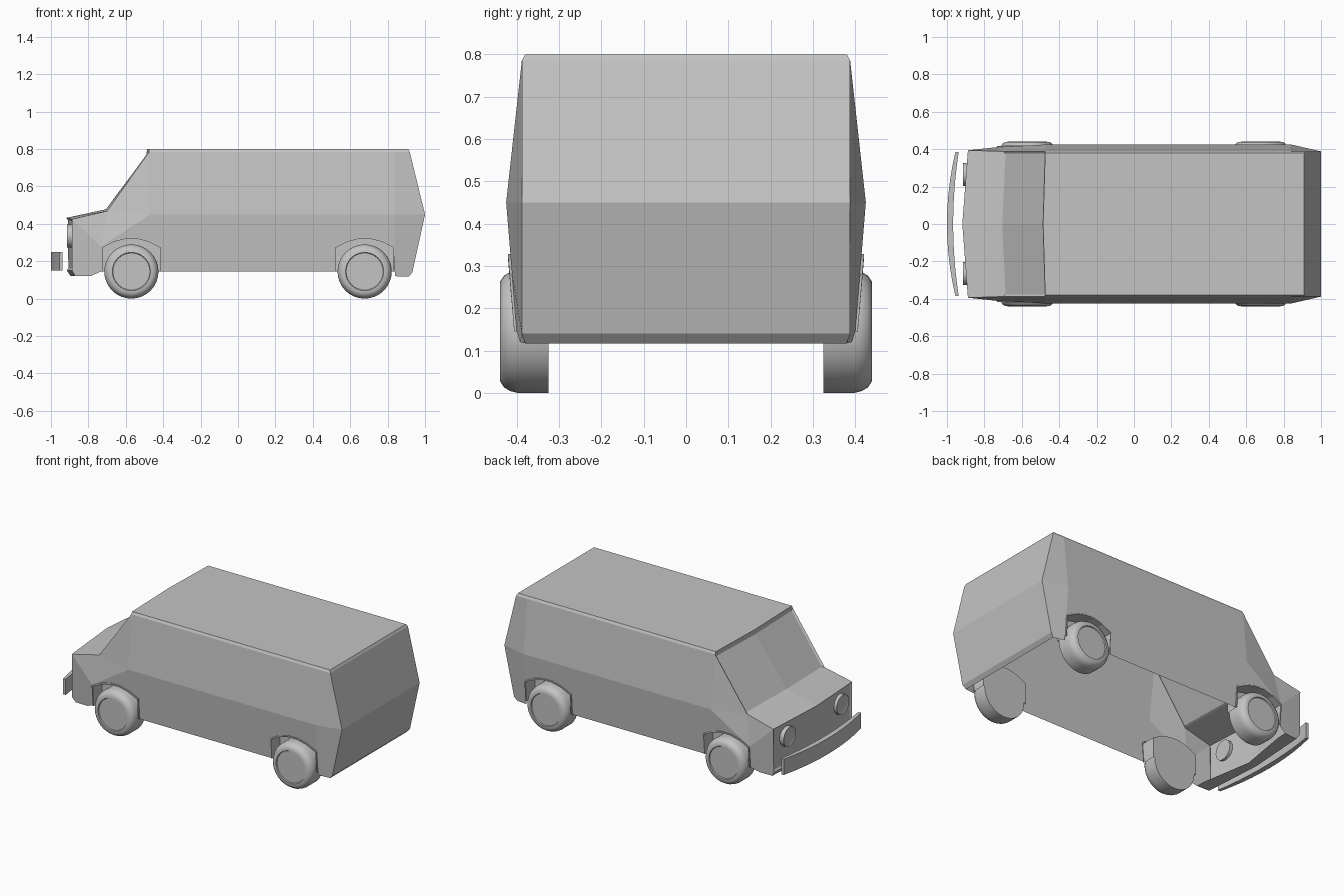
import bpy, bmesh, math
from mathutils import Matrix, Vector

if "Cube" in bpy.data.objects:
    bpy.data.objects.remove(bpy.data.objects["Cube"])

paint = bpy.data.materials.new("plain grey")
paint.diffuse_color = (0.55, 0.55, 0.55, 1)
paint.use_nodes = True
paint.node_tree.nodes["Principled BSDF"].inputs["Base Color"].default_value = paint.diffuse_color

WHEELS = (-0.57, 0.677)      # axle positions
HALF = 0.163                 # half width of a wheel arch


def finish(name, bm, smooth=None):
    mesh = bpy.data.meshes.new(name)
    bm.to_mesh(mesh)
    bm.free()
    ob = bpy.data.objects.new(name, mesh)
    bpy.context.collection.objects.link(ob)
    mesh.materials.append(paint)
    if smooth:
        bpy.context.view_layer.objects.active = ob
        ob.select_set(True)
        bpy.ops.object.shade_smooth_by_angle(angle=math.radians(smooth))
        ob.select_set(False)
    return ob


def side_y(z):               # lower flank tapers in towards the sill
    return 0.40 + 0.025 * (z - 0.145) / 0.305


def arch(cx):                # wheel arch outline, front to rear, as (x, z)
    top = [(cx + HALF * t, 0.278 + 0.052 * (1 - t * t)) for t in (-1, -.6, -.2, .2, .6, 1)]
    return [(cx - HALF, 0.145)] + top + [(cx + HALF, 0.145)]


# Body shell: half described by named points, built on both sides, open underneath
P = dict(
    T=(-.475, .388, .785), Tc=(-.488, 0, .785), U=(-.475, .38, .80), Uc=(-.486, 0, .80),
    W=(-.70, .388, .468), Wc=(-.718, 0, .475), H=(-.888, .394, .425), Hc=(-.918, 0, .432),
    F=(-.888, .39, .15), Fc=(-.915, 0, .15), G=(-.87, .38, .12), Gc=(-.895, 0, .12),
    K=(-.785, .385, .122), L=(-.785, .33, .122), Lc=(-.84, 0, .122),
    A=(-.47, .425, .45), B=(.84, .425, .45), S=(.84, .388, .785),
    R=(.918, .388, .785), Rc=(.918, 0, .785), V=(.91, .38, .80), Vc=(.91, 0, .80),
    E=(1.0, .388, .45), Ec=(1.0, 0, .45), M=(.932, .388, .14), Mc=(.932, 0, .14),
    N=(.912, .38, .117), Nc=(.912, 0, .117), Q=(.84, .392, .12))
front_arch = [(x, side_y(z), z) for x, z in arch(WHEELS[0])]
rear_arch = [(x, side_y(z), z) for x, z in arch(WHEELS[1])]
P["C"], P["D"] = front_arch[1], front_arch[0]
P["X"], P["Y"] = rear_arch[-2], rear_arch[-1]
PANELS = ["T Tc Wc W", "H Hc Fc F", "W Wc Hc H", "T U Uc Tc", "U V Vc Uc", "T S R V U", "R V Vc Rc",
          "A B S T", "T W A", "W C A", "W H C", "C H F G K D", "F Fc Gc G", "G Gc Lc L K",
          "S B E R", "B X Y Q N M E", "R E Ec Rc", "E M Mc Ec", "M N Nc Mc"]
bm = bmesh.new()
inset_groups = {0: [], 1: []}
for s in (1, -1):
    cache = {}

    def vert(p):
        p = (round(p[0], 5), round(s * p[1], 5), round(p[2], 5))
        if p not in cache:
            cache[p] = bm.verts.new(p)
        return cache[p]
    for i, names in enumerate(PANELS):
        f = bm.faces.new([vert(P[n]) for n in names.split()])
        if i in inset_groups:
            inset_groups[i].append(f)
    # lower flank, cut around both arches
    outline = [P["B"], P["A"]] + front_arch[1:] + rear_arch[:-1]
    bm.faces.new([vert(p) for p in outline])
bmesh.ops.remove_doubles(bm, verts=bm.verts, dist=0.0005)
bmesh.ops.recalc_face_normals(bm, faces=bm.faces)
if sum(f.normal.z for f in bm.faces if f.calc_center_median().z > .79) < 0:
    bmesh.ops.reverse_faces(bm, faces=bm.faces)
# recessed windscreen and nose panel
for faces in inset_groups.values():
    bmesh.ops.inset_region(bm, faces=faces, thickness=0.012, depth=-0.008, use_even_offset=True)
finish("van_body", bm)

# Wheel wells: lip, liner and inner wall
for cx, end in zip(WHEELS, ("front", "rear")):
    for s, side in ((1, "left"), (-1, "right")):
        bm = bmesh.new()
        pts = arch(cx)
        rings = []
        for k, off in ((1.0, 0.0), (1.0, 0.006), (0.955, 0.006), (0.955, None)):
            ring = []
            for x, z in pts:
                y = 0.323 if off is None else side_y(z) + off
                ring.append(bm.verts.new((cx + (x - cx) * k, s * y, 0.145 + (z - 0.145) * k)))
            rings.append(ring)
        for a, b in zip(rings, rings[1:]):
            for i in range(len(pts) - 1):
                bm.faces.new((a[i], a[i + 1], b[i + 1], b[i]))
        bm.faces.new(rings[-1])
        bmesh.ops.recalc_face_normals(bm, faces=bm.faces)
        finish(f"{end}_{side}_wheel_well", bm)

# Wheels: lathed tyre with a rounded shoulder and a flat hub
PROFILE = [(0, .325), (.145, .325), (.145, .398), (.141, .415), (.132, .43),
           (.118, .439), (.102, .44), (.099, .434), (0, .434)]
for cx, end in zip(WHEELS, ("front", "rear")):
    for s, side in ((1, "left"), (-1, "right")):
        bm = bmesh.new()
        vs = [bm.verts.new((cx + r, s * y, .145)) for r, y in PROFILE]
        es = [bm.edges.new(e) for e in zip(vs, vs[1:])]
        bmesh.ops.spin(bm, geom=vs + es, cent=(cx, 0, .145), axis=(0, 1, 0),
                       angle=math.tau, steps=32)
        bmesh.ops.remove_doubles(bm, verts=bm.verts, dist=0.0002)
        bmesh.ops.recalc_face_normals(bm, faces=bm.faces)
        finish(f"{end}_{side}_wheel", bm, 30)

# Round headlights set through the nose panel
for s, side in ((1, "left"), (-1, "right")):
    bm = bmesh.new()
    m = Matrix.Translation((-.893, s * .265, .335)) @ Matrix.Rotation(-math.pi / 2, 4, 'Y')
    bmesh.ops.create_cone(bm, cap_ends=True, segments=24, radius1=.062, radius2=.062,
                          depth=.04, matrix=m)
    lens = min(bm.faces, key=lambda f: f.calc_center_median().x)
    bmesh.ops.inset_region(bm, faces=[lens], thickness=.01, depth=-.004)
    finish(f"{side}_headlight", bm, 30)

# Bowed front bumper
bm = bmesh.new()
ys = [-.385 + .77 * i / 10 for i in range(11)]
outer = [(-1.0 + .045 * (y / .385) ** 2, y) for y in ys]
inner = [(-.967 + .03 * (y / .385) ** 2, y) for y in ys]
face = bm.faces.new([bm.verts.new((x, y, .15)) for x, y in outer + inner[::-1]])
up = bmesh.ops.extrude_face_region(bm, geom=[face])
bmesh.ops.translate(bm, vec=Vector((0, 0, .1)),
                    verts=[g for g in up["geom"] if isinstance(g, bmesh.types.BMVert)])
if not face.is_valid or len(bm.faces) < 24:
    bm.faces.new([v for v in bm.verts if v.co.z < .16])
bmesh.ops.recalc_face_normals(bm, faces=bm.faces)
finish("front_bumper", bm, 30)
